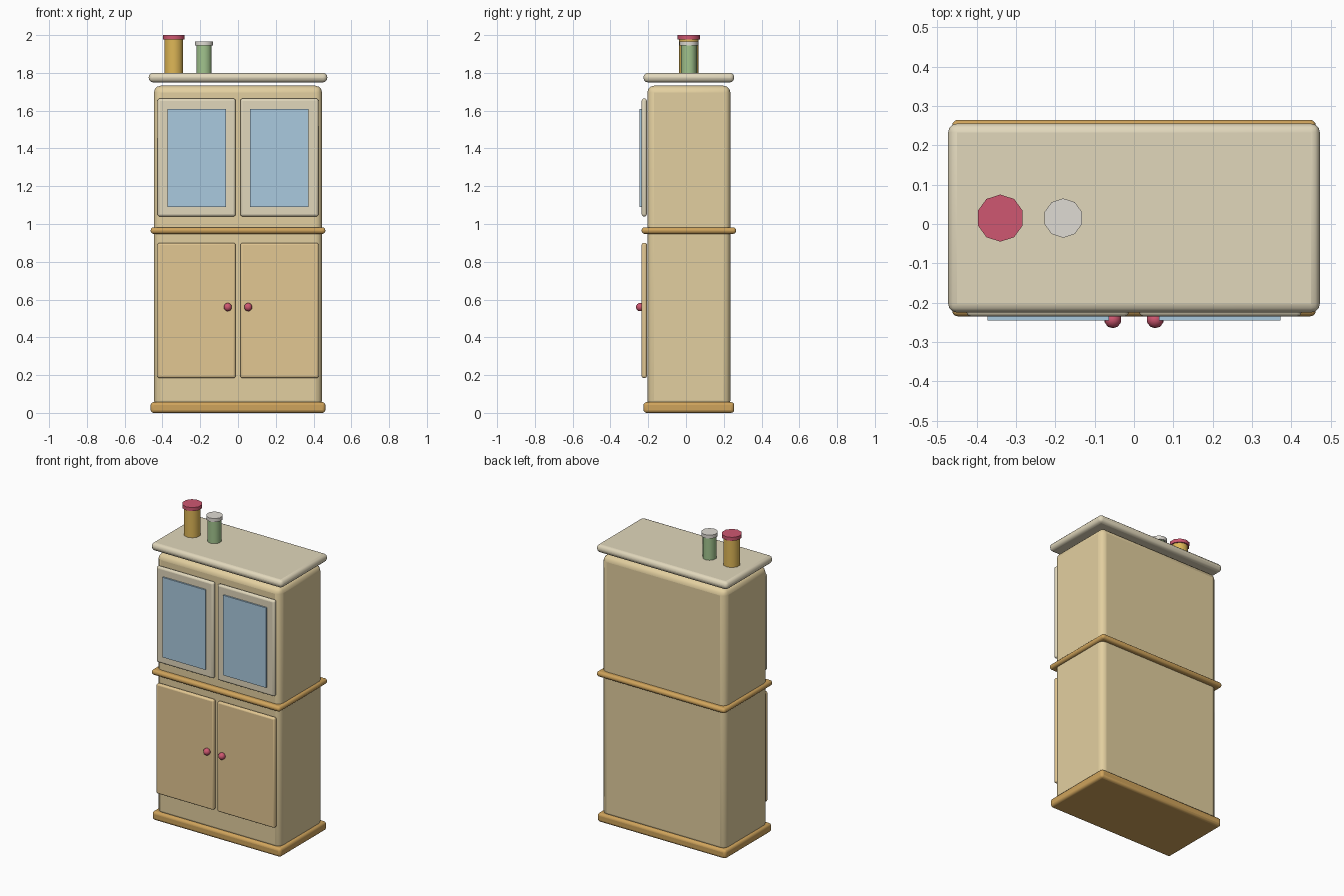
import bpy
from math import radians

if "Cube" in bpy.data.objects:
    bpy.data.objects.remove(bpy.data.objects["Cube"])

CY = 0.015  # depth centre of the carcass


def material(name, rgb):
    m = bpy.data.materials.new(name)
    m.diffuse_color = (*[(c / 255) ** 2.2 for c in rgb], 1)
    m.use_nodes = True
    m.node_tree.nodes["Principled BSDF"].inputs["Base Color"].default_value = m.diffuse_color
    return m


WOOD = material("pale_wood", (226, 206, 158))
DOOR = material("door_wood", (226, 198, 145))
TRIM = material("trim_wood", (206, 162, 92))
CREAM = material("cream", (224, 214, 186))
GLASS = material("glass", (168, 200, 222))
RED = material("red", (205, 88, 112))
GOLD = material("gold", (222, 182, 88))
GREEN = material("green", (160, 194, 140))
WHITE = material("off_white", (222, 218, 210))


def finish(name, mat, angle=40):
    o = bpy.context.object
    o.name = name
    o.data.materials.append(mat)
    bpy.ops.object.shade_smooth_by_angle(angle=radians(angle))
    return o


def box(name, x, y, z, mat, bevel=0.0):
    """Box from (min, max) ranges, with optional rounded edges."""
    ranges = (x, y, z)
    bpy.ops.mesh.primitive_cube_add(size=1, location=[(a + b) / 2 for a, b in ranges])
    bpy.context.object.scale = [b - a for a, b in ranges]
    bpy.ops.object.transform_apply(location=False, rotation=False, scale=True)
    if bevel:
        mod = bpy.context.object.modifiers.new("rounded_edges", "BEVEL")
        mod.width = bevel
        mod.segments = 3
    return finish(name, mat)


def slab(name, width, depth, z, mat, bevel):
    return box(name, (-width / 2, width / 2), (CY - depth / 2, CY + depth / 2), z, mat, bevel)


def cylinder(name, x, radius, z, mat):
    bpy.ops.mesh.primitive_cylinder_add(vertices=10, radius=radius, depth=z[1] - z[0],
                                        location=(x, CY, (z[0] + z[1]) / 2))
    return finish(name, mat)


# Carcass, plinth, waist moulding and top board
slab("cabinet_body", 0.89, 0.44, (0.03, 1.732), WOOD, 0.036)
slab("plinth", 0.925, 0.48, (0.0, 0.057), TRIM, 0.016)
slab("waist_moulding", 0.925, 0.50, (0.948, 0.982), TRIM, 0.015)
slab("top_board", 0.945, 0.48, (1.75, 1.80), CREAM, 0.022)

# Doors, glass panes and knobs on each side
for side, s in (("left", -1), ("right", 1)):
    def span(a, b):
        return tuple(sorted((s * a, s * b)))

    box(f"{side}_lower_door", span(0.013, 0.426), (-0.235, -0.207), (0.185, 0.90), DOOR, 0.01)
    box(f"{side}_upper_door", span(0.013, 0.426), (-0.235, -0.207), (1.04, 1.664), CREAM, 0.012)
    box(f"{side}_glass_pane", span(0.064, 0.373), (-0.245, -0.227), (1.09, 1.61), GLASS)
    bpy.ops.mesh.primitive_uv_sphere_add(segments=10, ring_count=8, radius=0.022,
                                         location=(s * 0.054, -0.243, 0.56))
    finish(f"{side}_knob", RED, 60)

# Two lidded jars on top
for name, x, r, lid_r, lid_z, top, mat, lid_mat in (
        ("large_jar", -0.34, 0.052, 0.06, 1.977, 2.0, GOLD, RED),
        ("small_jar", -0.18, 0.042, 0.05, 1.944, 1.967, GREEN, WHITE)):
    cylinder(name, x, r, (1.80, lid_z), mat)
    cylinder(name + "_lid", x, lid_r, (lid_z, top), lid_mat)
